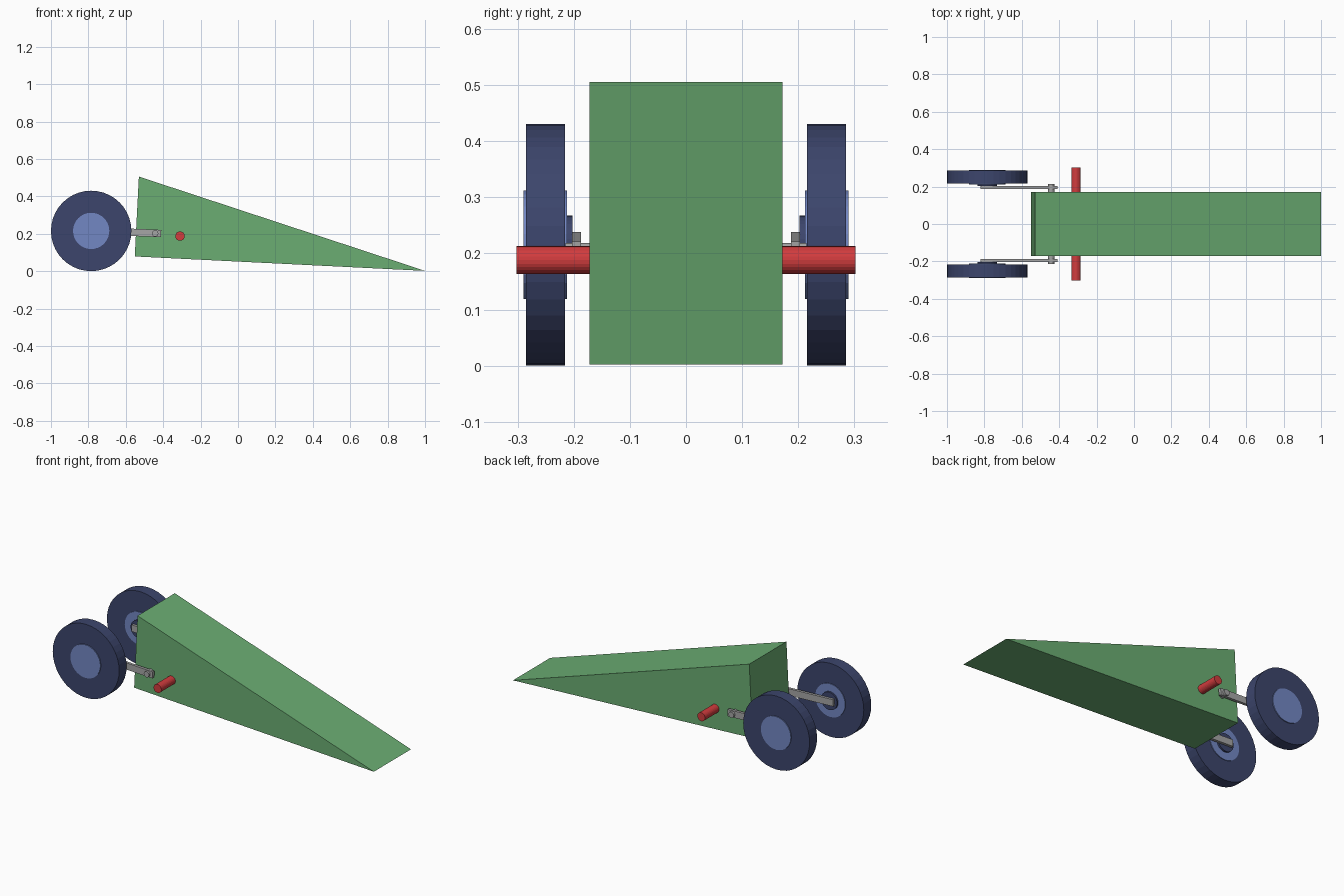
import bpy, bmesh, math

if "Cube" in bpy.data.objects:
    bpy.data.objects.remove(bpy.data.objects["Cube"])


def material(name, rgb):
    m = bpy.data.materials.new(name)
    m.diffuse_color = (*rgb, 1)
    m.use_nodes = True
    m.node_tree.nodes["Principled BSDF"].inputs["Base Color"].default_value = m.diffuse_color
    return m


green = material("body green", (0.147, 0.418, 0.171))
navy = material("tyre navy", (0.045, 0.060, 0.150))
blue = material("hub blue", (0.171, 0.242, 0.546))
red = material("rod red", (0.64, 0.045, 0.048))
grey = material("arm grey", (0.38, 0.38, 0.38))


def prism(name, profile, y0, y1, mat):
    """Extrude an x-z outline from y0 to y1."""
    bm = bmesh.new()
    face = bm.faces.new([bm.verts.new((x, y0, z)) for x, z in profile])
    ext = bmesh.ops.extrude_face_region(bm, geom=[face])
    moved = [v for v in ext["geom"] if isinstance(v, bmesh.types.BMVert)]
    bmesh.ops.translate(bm, verts=moved, vec=(0, y1 - y0, 0))
    bmesh.ops.recalc_face_normals(bm, faces=bm.faces)
    mesh = bpy.data.meshes.new(name)
    bm.to_mesh(mesh)
    bm.free()
    mesh.materials.append(mat)
    ob = bpy.data.objects.new(name, mesh)
    bpy.context.collection.objects.link(ob)
    return ob


def disc(name, x, z, r, y0, y1, mat, sides=32):
    """Cylinder lying along y."""
    ring = [(x + r * math.cos(2 * math.pi * i / sides),
             z + r * math.sin(2 * math.pi * i / sides)) for i in range(sides)]
    return prism(name, ring, y0, y1, mat)


# Wedge body
prism("wedge_body", [(-0.552, 0.079), (1.0, 0.002), (-0.53, 0.506)],
      -0.172, 0.172, green)

# Cross rod through the body
disc("cross_rod", -0.31, 0.188, 0.025, -0.302, 0.302, red, 24)

WX, WZ = -0.785, 0.2155
for side, s in (("front", -1), ("back", 1)):
    # Wheel: tyre, hub and inner boss
    disc(side + "_tyre", WX, WZ, 0.215, s * 0.216, s * 0.285, navy, 40)
    disc(side + "_hub", WX, WZ, 0.097, s * 0.212, s * 0.29, blue)
    disc(side + "_boss", WX, WZ, 0.052, s * 0.202, s * 0.214, navy)
    # Swing arm and its pivot peg
    prism(side + "_arm", [(-0.822, 0.199), (-0.412, 0.182),
                          (-0.410, 0.221), (-0.820, 0.238)],
          s * 0.187, s * 0.203, grey)
    disc(side + "_pivot_peg", -0.443, 0.202, 0.017, s * 0.165, s * 0.215, grey, 24)
